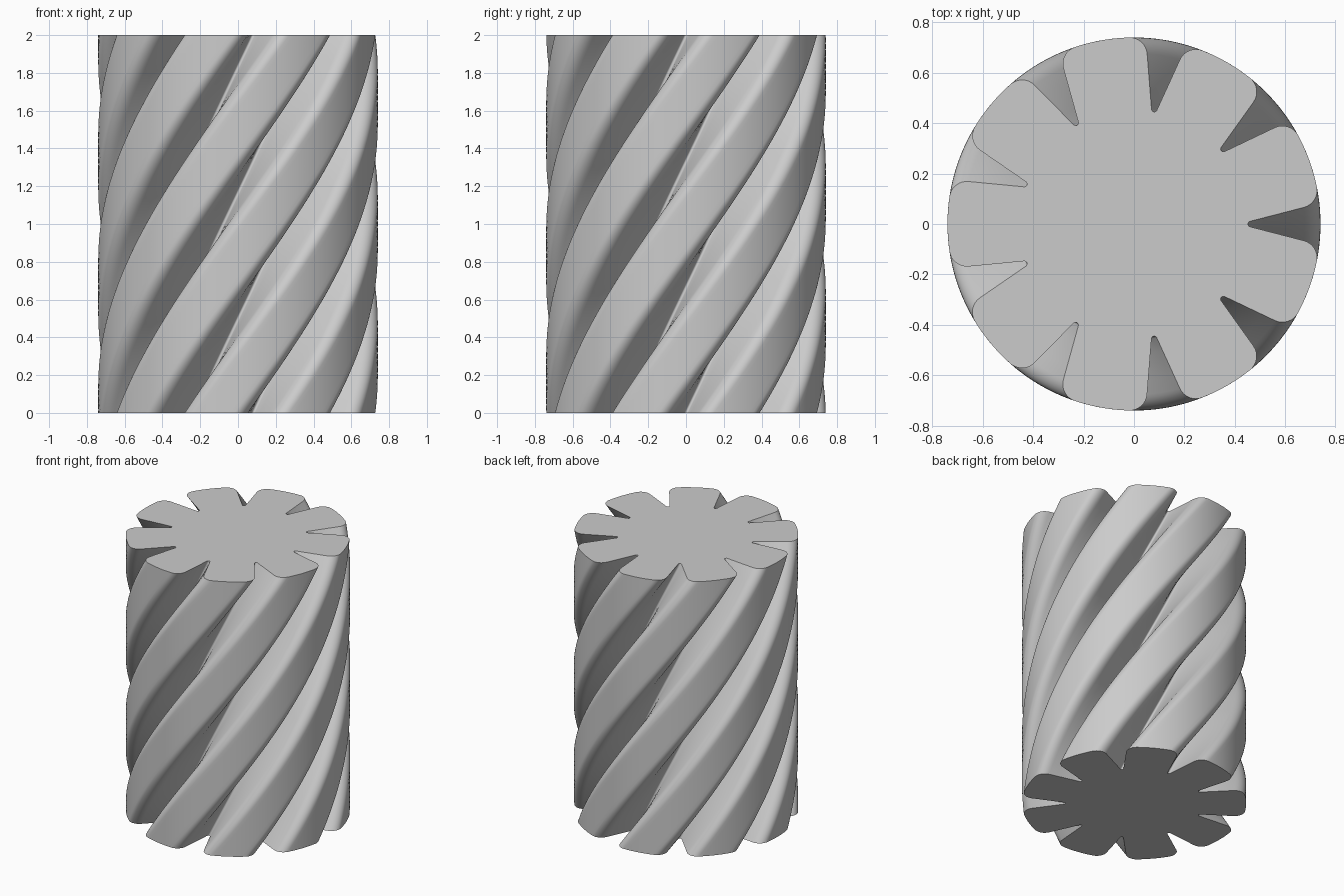
import bpy
import bmesh
from math import sin, cos, asin, pi, radians
from mathutils import Vector, Matrix

cube = bpy.data.objects.get("Cube")
if cube:
    bpy.data.objects.remove(cube, do_unlink=True)

TEETH = 9
HEIGHT = 2.0
TWIST = radians(120)
OUTER = 0.74
ROOT_CENTRE, ROOT_R = 0.463, 0.011   # rounded bottom of each groove
FLANK = radians(14.5)                # slope of the groove walls
FILLET = 0.07                        # rounding of the tooth corners
LAYERS = 72


def arc(centre, radius, start, end, steps):
    """Points along a circular arc, both ends included."""
    angles = [start + (end - start) * i / steps for i in range(steps + 1)]
    return [centre + radius * Vector((cos(a), sin(a))) for a in angles]


def half_tooth():
    """Outline from the middle of a groove to the middle of a tooth."""
    wall = FILLET + ROOT_R - ROOT_CENTRE * sin(FLANK)
    tilt = FLANK + asin(wall / (OUTER - FILLET))
    corner = (OUTER - FILLET) * Vector((cos(tilt), sin(tilt)))
    root = arc(Vector((ROOT_CENTRE, 0)), ROOT_R, pi, pi / 2 + FLANK, 3)
    fillet = arc(corner, FILLET, FLANK - pi / 2, tilt, 8)
    flank = [root[-1].lerp(fillet[0], f) for f in (0.25, 0.5, 0.75)]
    crest = arc(Vector((0, 0)), OUTER, tilt, pi / TEETH, 4)
    return root + flank + fillet + crest[1:]


def gear_outline():
    """Mirror the half tooth, then repeat it around the axis."""
    half = half_tooth()
    back = Matrix.Rotation(2 * pi / TEETH, 2)
    mirrored = [back @ Vector((p.x, -p.y)) for p in reversed(half[1:-1])]
    tooth = half + mirrored
    return [Matrix.Rotation(2 * pi * k / TEETH, 2) @ p
            for k in range(TEETH) for p in tooth]


# Twisted body: stack rotated outlines and bridge them
outline = gear_outline()
bm = bmesh.new()
rings = []
for k in range(LAYERS + 1):
    turn = Matrix.Rotation(TWIST * k / LAYERS, 2)
    z = HEIGHT * k / LAYERS
    rings.append([bm.verts.new((*(turn @ p), z)) for p in outline])
for low, high in zip(rings, rings[1:]):
    for i in range(len(outline)):
        j = (i + 1) % len(outline)
        bm.faces.new((low[i], low[j], high[j], high[i]))

# Flat end caps
bm.faces.new(rings[-1])
bm.faces.new(list(reversed(rings[0])))

mesh = bpy.data.meshes.new("helical_gear")
bm.to_mesh(mesh)
bm.free()
gear = bpy.data.objects.new("helical_gear", mesh)
bpy.context.collection.objects.link(gear)

# Plain grey material
grey = bpy.data.materials.new("light_grey")
grey.use_nodes = True
colour = (0.6, 0.6, 0.6, 1)
grey.diffuse_color = colour
grey.node_tree.nodes["Principled BSDF"].inputs["Base Color"].default_value = colour
mesh.materials.append(grey)

bpy.ops.object.select_all(action="DESELECT")
gear.select_set(True)
bpy.context.view_layer.objects.active = gear
bpy.ops.object.shade_smooth_by_angle(angle=radians(35))
